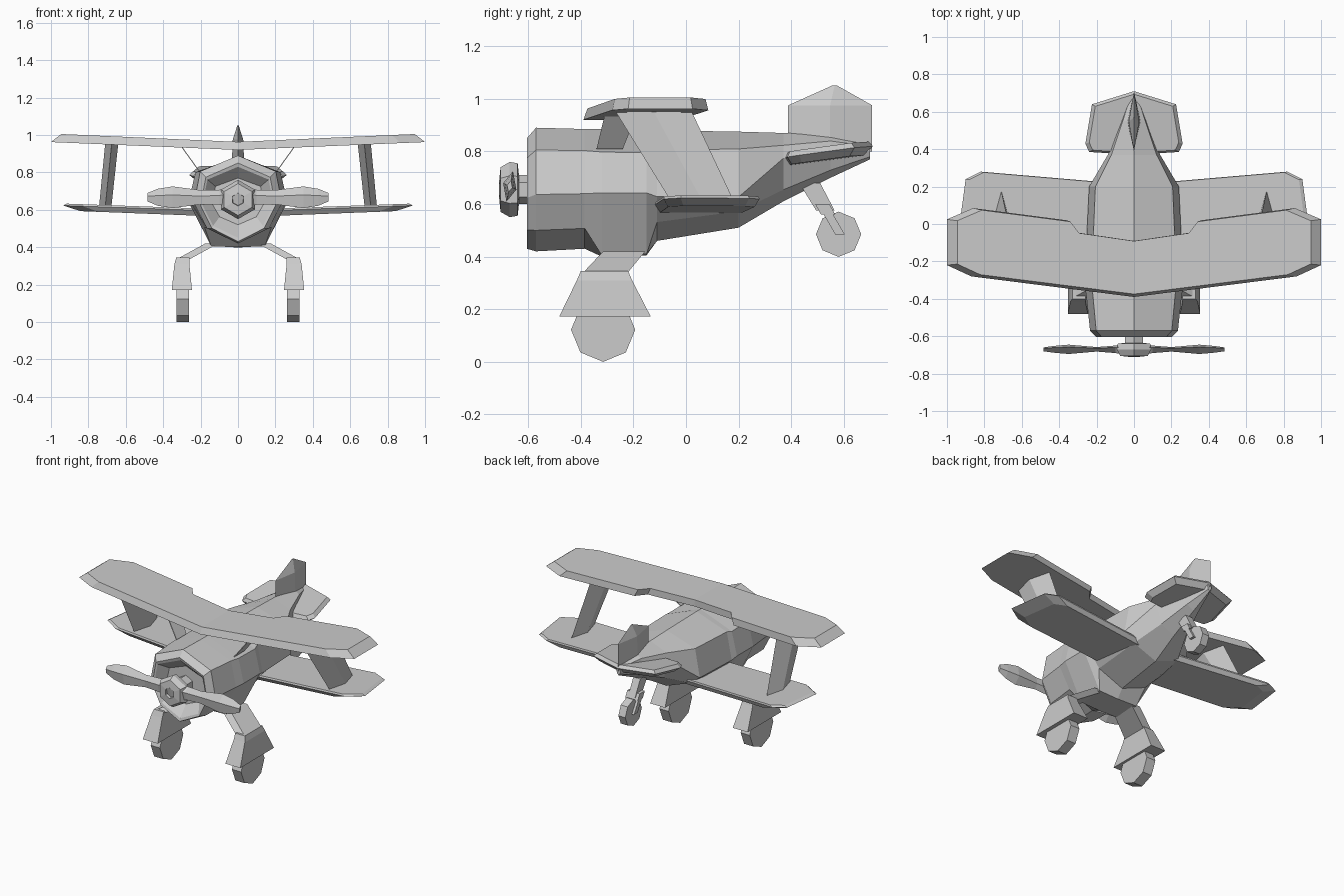
import bpy, bmesh
from math import sin, cos, pi

default_cube = bpy.data.objects.get("Cube")
if default_cube:
    bpy.data.objects.remove(default_cube, do_unlink=True)

grey = (.6, .6, .6, 1)
paint = bpy.data.materials.new("plain grey")
paint.use_nodes = True
paint.diffuse_color = grey
paint.node_tree.nodes["Principled BSDF"].inputs["Base Color"].default_value = grey


def loft(name, rings, mirror=False):
    """Skin matching rings of points; a mirrored part stays open on the centre plane."""
    mesh_builder = bmesh.new()
    rows = [[mesh_builder.verts.new(point) for point in ring] for ring in rings]
    faces = [rows[0], rows[-1]]
    for row, following in zip(rows, rows[1:]):
        for i in range(len(row)):
            faces.append([row[i - 1], row[i], following[i], following[i - 1]])
    for corners in faces:
        if not (mirror and all(abs(corner.co.x) == 0 for corner in corners)):
            mesh_builder.faces.new(corners)
    bmesh.ops.recalc_face_normals(mesh_builder, faces=mesh_builder.faces)
    mesh = bpy.data.meshes.new(name)
    mesh_builder.to_mesh(mesh)
    mesh_builder.free()
    mesh.materials.append(paint)
    part = bpy.data.objects.new(name, mesh)
    bpy.context.collection.objects.link(part)
    if mirror:
        part.modifiers.new("mirror", "MIRROR")


def rectangle(x, y, z, half_width, half_length):
    """Level four-cornered ring."""
    return [(x - half_width, y - half_length, z), (x + half_width, y - half_length, z),
            (x + half_width, y + half_length, z), (x - half_width, y + half_length, z)]


def diamond(x, y, z, half_width, half_length):
    """Level ring pointed at the front and back."""
    return [(x, y - half_length, z), (x + half_width, y, z),
            (x, y + half_length, z), (x - half_width, y, z)]


def body_section(y, width, ridge, keel, waist=.46, low=.17):
    """Eight-sided section; the side corners sit at fractions of the height."""
    height = ridge - keel
    side = [(width * .86, keel + height * .82),
            (width, keel + height * waist),
            (width * (.53 + low), keel + height * low)]
    right = [(x, y, z) for x, z in side]
    left = [(-x, y, z) for x, z in reversed(side)]
    return [(0, y, ridge), *right, (0, y, keel), *left]


def wing(name, outline, root, dihedral, levels, pitch=0):
    """Half outline stacked at several heights, each drawn in by an inset, then mirrored."""
    middle = sum(y for x, y in outline) / len(outline)
    rings = []
    for height, inset in levels:
        ring = []
        for x, y in outline:
            y = y + (middle - y) * inset
            ring.append((x * (1 - inset), y, root + height + dihedral * x + pitch * y))
        rings.append(ring)
    loft(name, rings, mirror=True)


def wheel(name, x, y, z, radius, half_width, mirror=False):
    """Eight-sided wheel standing on a corner."""
    angles = [pi * step / 4 for step in range(8)]
    loft(name, [[(x + offset, y + radius * cos(a), z + radius * sin(a)) for a in angles]
                for offset in (-half_width, half_width)], mirror)


# Fuselage, from the recessed engine opening back to the tail point
loft("fuselage", [
    body_section(-.54, .14, .77, .52),
    body_section(-.6, .19, .83, .45),
    body_section(-.605, .2, .85, .43),
    body_section(-.57, .235, .89, .42),
    body_section(-.385, .255, .885, .43),
    body_section(-.32, .265, .885, .4, .5, .01),
    body_section(-.15, .265, .88, .405, .5, .01),
    body_section(-.11, .255, .88, .46, .4),
    body_section(.2, .24, .875, .51, .32),
    body_section(.37, .14, .87, .61, .63),
    body_section(.55, .07, .87, .7, .55),
    body_section(.7, .015, .83, .77, .5),
])

# Upper wing with a stepped trailing edge
wing("upper_wing",
     [(0, -.39), (.87, -.28), (1, -.22), (1, .025), (.86, .085),
      (.36, .02), (.31, -.045), (0, -.09)],
     root=.92, dihedral=.042, levels=[(0, 0), (.043, .055)])

# Lower wing, widest just below its top
wing("lower_wing",
     [(0, -.13), (.83, -.085), (.935, -.02), (.9, .24), (.82, .28), (0, .21)],
     root=.56, dihedral=.035, levels=[(0, .1), (.03, 0), (.04, .02)])

# Tailplane tilted up towards the back
wing("tailplane",
     [(0, .37), (.24, .385), (.26, .43), (.225, .64), (0, .71)],
     root=.69, dihedral=.02, levels=[(0, .14), (.03, 0), (.05, .08)], pitch=.14)

# Tail fin
loft("tail_fin", [
    diamond(0, .548, .8, .035, .16),
    diamond(0, .548, .975, .028, .16),
    diamond(0, .565, 1.05, .004, .01),
])

# Broad outer struts and thin inner braces between the wings
loft("wing_strut", [
    diamond(.71, .06, .615, .033, .12),
    diamond(.675, -.125, .955, .035, .145),
], mirror=True)
loft("inner_brace", [
    rectangle(.21, -.29, .81, .003, .05),
    rectangle(.3, -.25, .935, .003, .06),
], mirror=True)

# Propeller: one blade of diamond sections, mirrored
axle = .655
propeller_plane = -.67
blade = []
for x, depth, height in [(0, .04, .06), (.1, .02, .04), (.2, .012, .038),
                         (.35, .025, .058), (.43, .018, .045), (.485, .01, .022)]:
    twist = depth / 2
    middle = axle + .012
    blade.append([(x, propeller_plane - depth, middle + twist),
                  (x, propeller_plane + twist, middle + height),
                  (x, propeller_plane + depth, middle - twist),
                  (x, propeller_plane - twist, middle - height)])
loft("propeller_blades", blade, mirror=True)

# Six-sided hub with a dished nose and a shaft into the engine
hub_angles = [pi * (step + .5) / 3 for step in range(6)]
hub_profile = [(-.685, .03), (-.71, .035), (-.705, .085), (-.67, .105),
               (-.64, .1), (-.635, .055), (-.52, .055)]
loft("propeller_hub", [[(radius * cos(a), y, axle + radius * sin(a)) for a in hub_angles]
                       for y, radius in hub_profile])

# Main landing gear: splayed leg, flared fairing and wheel
loft("gear_leg", [
    rectangle(.14, -.235, .42, .035, .08),
    rectangle(.295, -.31, .335, .035, .085),
], mirror=True)
loft("wheel_fairing", [
    rectangle(.3, -.308, .172, .054, .174),
    rectangle(.3, -.31, .31, .04, .105),
    rectangle(.295, -.31, .345, .035, .09),
], mirror=True)
wheel("main_wheel", .295, -.315, .122, .122, .033, mirror=True)

# Tail wheel with its strut, yoke and fork arms
loft("tail_strut", [
    rectangle(0, .47, .68, .025, .04),
    rectangle(0, .53, .575, .025, .035),
])
loft("tail_yoke", [
    rectangle(0, .518, .6, .045, .027),
    rectangle(0, .54, .56, .045, .027),
])
loft("tail_fork", [
    rectangle(.037, .53, .58, .008, .018),
    rectangle(.037, .585, .485, .008, .018),
], mirror=True)
wheel("tail_wheel", 0, .58, .485, .086, .025)
